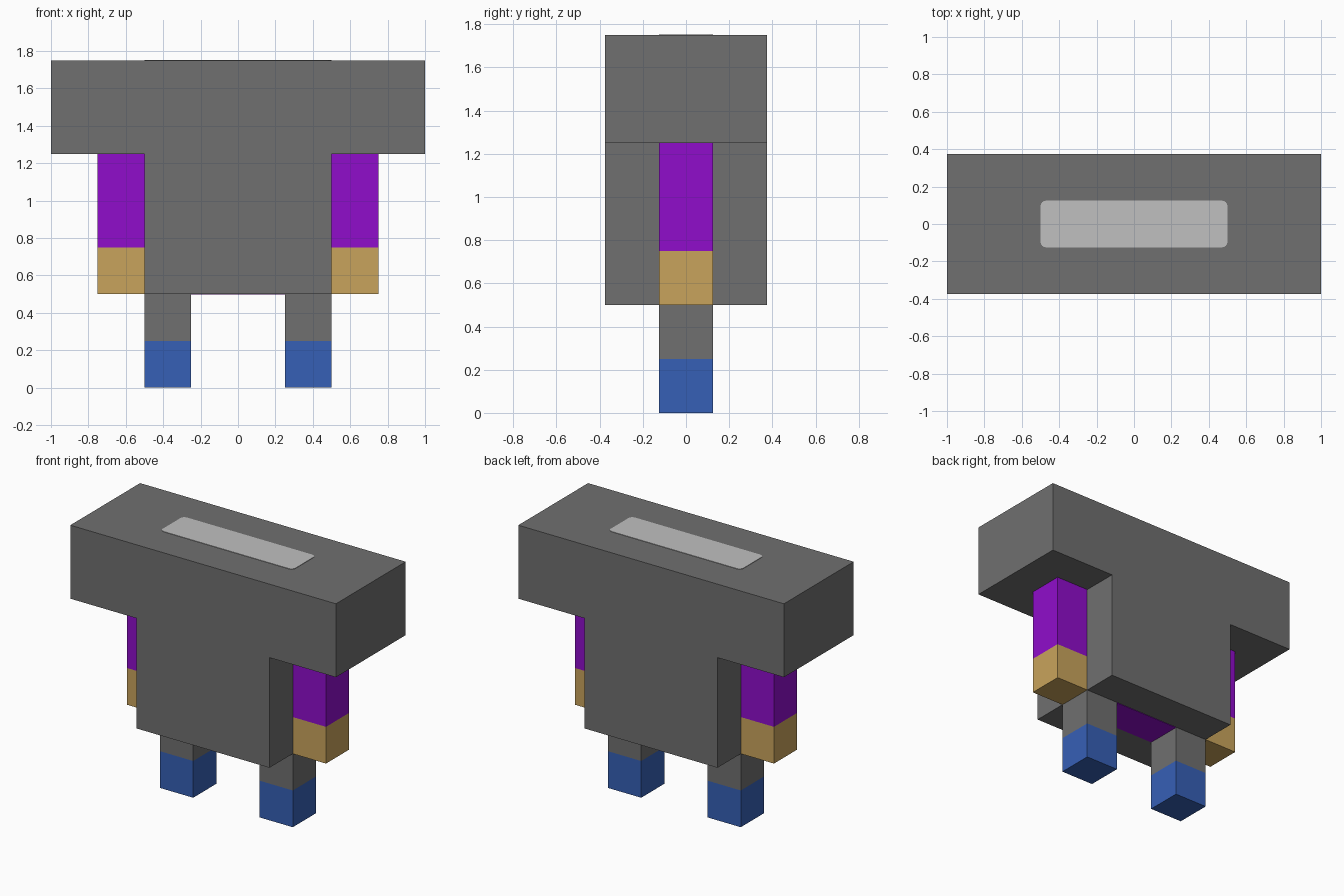
import bpy, bmesh, math

if "Cube" in bpy.data.objects:
    bpy.data.objects.remove(bpy.data.objects["Cube"])


def material(name, rgb):
    # sRGB 0-255 to linear diffuse colour
    lin = [(c / 255 / 12.92) if c < 11 else ((c / 255 + 0.055) / 1.055) ** 2.4 for c in rgb]
    m = bpy.data.materials.new(name)
    m.diffuse_color = (*lin, 1)
    m.use_nodes = True
    m.node_tree.nodes["Principled BSDF"].inputs["Base Color"].default_value = m.diffuse_color
    return m


GREY = material("dark grey", (112, 112, 112))
LIGHT = material("light grey", (192, 192, 192))
PURPLE = material("purple", (144, 13, 203))
TAN = material("tan", (201, 164, 92))
BLUE = material("blue", (54, 96, 182))


def finish(name, bm, mats):
    bmesh.ops.recalc_face_normals(bm, faces=bm.faces)
    mesh = bpy.data.meshes.new(name)
    bm.to_mesh(mesh)
    bm.free()
    for m in mats:
        mesh.materials.append(m)
    ob = bpy.data.objects.new(name, mesh)
    bpy.context.collection.objects.link(ob)
    return ob


def box_bmesh(lo, hi):
    bm = bmesh.new()
    bmesh.ops.create_cube(bm, size=1)
    for v in bm.verts:
        v.co = [(a + b) / 2 + c * (b - a) for a, b, c in zip(lo, hi, v.co)]
    return bm


def two_tone_limb(name, lo, hi, split, lower, upper):
    # box cut at a height, lower and upper bands coloured separately
    bm = box_bmesh(lo, hi)
    bmesh.ops.bisect_plane(bm, geom=bm.verts[:] + bm.edges[:] + bm.faces[:],
                           plane_co=(0, 0, split), plane_no=(0, 0, 1))
    for f in bm.faces:
        f.material_index = int(f.calc_center_median().z > split)
    return finish(name, bm, [lower, upper])


# Hood and robe: one T-shaped profile extruded front to back
half = [(0.5, 0.5), (0.5, 1.25), (1, 1.25), (1, 1.75)]
profile = half + [(-x, z) for x, z in reversed(half)]
bm = bmesh.new()
face = bm.faces.new([bm.verts.new((x, -0.375, z)) for x, z in profile])
ext = bmesh.ops.extrude_face_region(bm, geom=[face])
bmesh.ops.translate(bm, vec=(0, 0.75, 0),
                    verts=[g for g in ext["geom"] if isinstance(g, bmesh.types.BMVert)])
bm.faces.ensure_lookup_table()
if not any(len(f.verts) == 8 and f.calc_center_median().y < -0.3 for f in bm.faces):
    bm.faces.new([v for v in face.verts])
finish("hood_and_robe", bm, [GREY])

# Arms with tan hands, legs with blue feet
for side, s in (("left", -1), ("right", 1)):
    ax, lx = sorted((0.5 * s, 0.75 * s)), sorted((0.25 * s, 0.5 * s))
    two_tone_limb(side + "_arm", (ax[0], -0.125, 0.5), (ax[1], 0.125, 1.25), 0.75, TAN, PURPLE)
    two_tone_limb(side + "_leg", (lx[0], -0.125, 0), (lx[1], 0.125, 0.5), 0.25, BLUE, GREY)

# Purple underside of the torso between the legs
finish("torso_underside", box_bmesh((-0.25, -0.125, 0.497), (0.25, 0.125, 0.502)), [PURPLE])

# Light panel with rounded corners on top of the hood
bm = box_bmesh((-0.5, -0.125, 1.748), (0.5, 0.125, 1.753))
upright = [e for e in bm.edges if abs(e.verts[0].co.z - e.verts[1].co.z) > 0.001]
bmesh.ops.bevel(bm, geom=upright, offset=0.03, segments=4, profile=0.5, affect='EDGES')
finish("top_panel", bm, [LIGHT])
